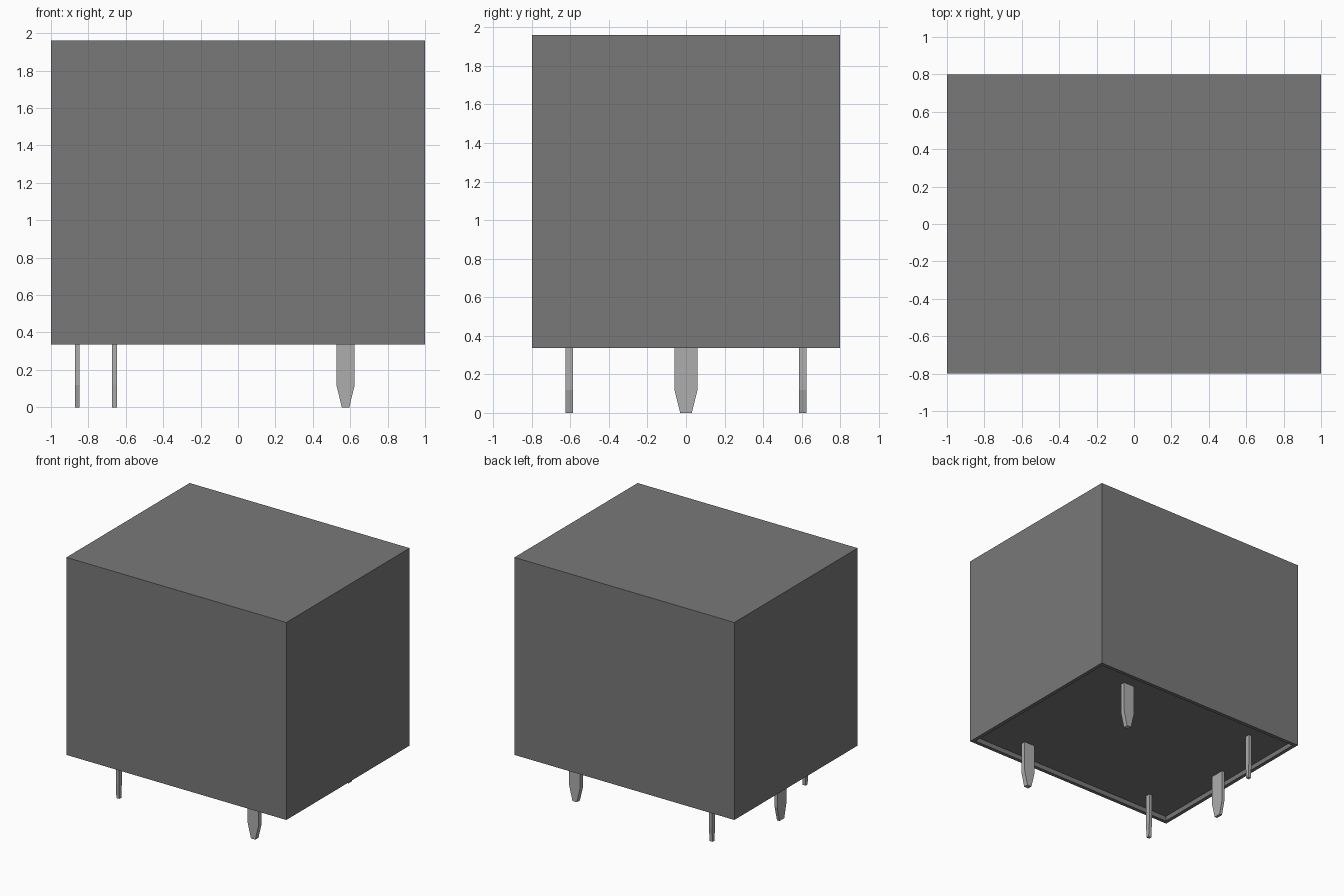
import bpy
import bmesh

old = bpy.data.objects.get("Cube")
if old:
    bpy.data.objects.remove(old, do_unlink=True)


def make_material(name, value):
    mat = bpy.data.materials.new(name)
    mat.use_nodes = True
    color = (value, value, value, 1)
    mat.diffuse_color = color
    mat.node_tree.nodes["Principled BSDF"].inputs["Base Color"].default_value = color
    return mat


dark_grey = make_material("dark grey plastic", 0.19)
light_grey = make_material("light grey metal", 0.42)

BOTTOM, TOP = 0.337, 1.96
RIM, RECESS = 0.03, 0.04


def finish(bm, name, mat):
    bmesh.ops.recalc_face_normals(bm, faces=bm.faces)
    mesh = bpy.data.meshes.new(name)
    bm.to_mesh(mesh)
    bm.free()
    mesh.materials.append(mat)
    obj = bpy.data.objects.new(name, mesh)
    bpy.context.collection.objects.link(obj)
    return obj


# Case: a sharp box whose underside is inset and sunk behind a thin rim
bm = bmesh.new()
bmesh.ops.create_cube(bm, size=1)
for v in bm.verts:
    v.co.x *= 2
    v.co.y *= 1.6
    v.co.z = TOP if v.co.z > 0 else BOTTOM
under = min(bm.faces, key=lambda f: f.calc_center_median().z)
bmesh.ops.inset_region(bm, faces=[under], thickness=RIM, use_even_offset=True)
walls = bmesh.ops.extrude_face_region(bm, geom=[under])
bmesh.ops.translate(bm, vec=(0, 0, RECESS),
                    verts=[g for g in walls["geom"] if isinstance(g, bmesh.types.BMVert)])
if under.is_valid:
    bmesh.ops.delete(bm, geom=[under], context="FACES_ONLY")
finish(bm, "case", dark_grey)


# Pins: flat blades, narrowing along one axis below the shoulder
def make_pin(name, x, y, width, tip, thickness, along_x):
    half, end, shoulder = width / 2, tip / 2, 0.12
    root = BOTTOM + RECESS + 0.01
    outline = [(-half, root), (-half, shoulder), (-end, 0),
               (end, 0), (half, shoulder), (half, root)]
    bm = bmesh.new()
    t = thickness / 2
    verts = [bm.verts.new((x + w, y - t, z) if along_x else (x - t, y + w, z))
             for w, z in outline]
    face = bm.faces.new(verts)
    back = bmesh.ops.extrude_face_region(bm, geom=[face])
    step = (0, thickness, 0) if along_x else (thickness, 0, 0)
    bmesh.ops.translate(bm, vec=step,
                        verts=[g for g in back["geom"] if isinstance(g, bmesh.types.BMVert)])
    finish(bm, name, light_grey)


make_pin("common_pin", -0.86, 0, 0.12, 0.06, 0.024, False)
for side, y in (("front", -0.605), ("back", 0.605)):
    make_pin(side + "_coil_pin", -0.66, y, 0.04, 0.025, 0.027, False)
    make_pin(side + "_contact_pin", 0.575, y, 0.098, 0.04, 0.04, True)
